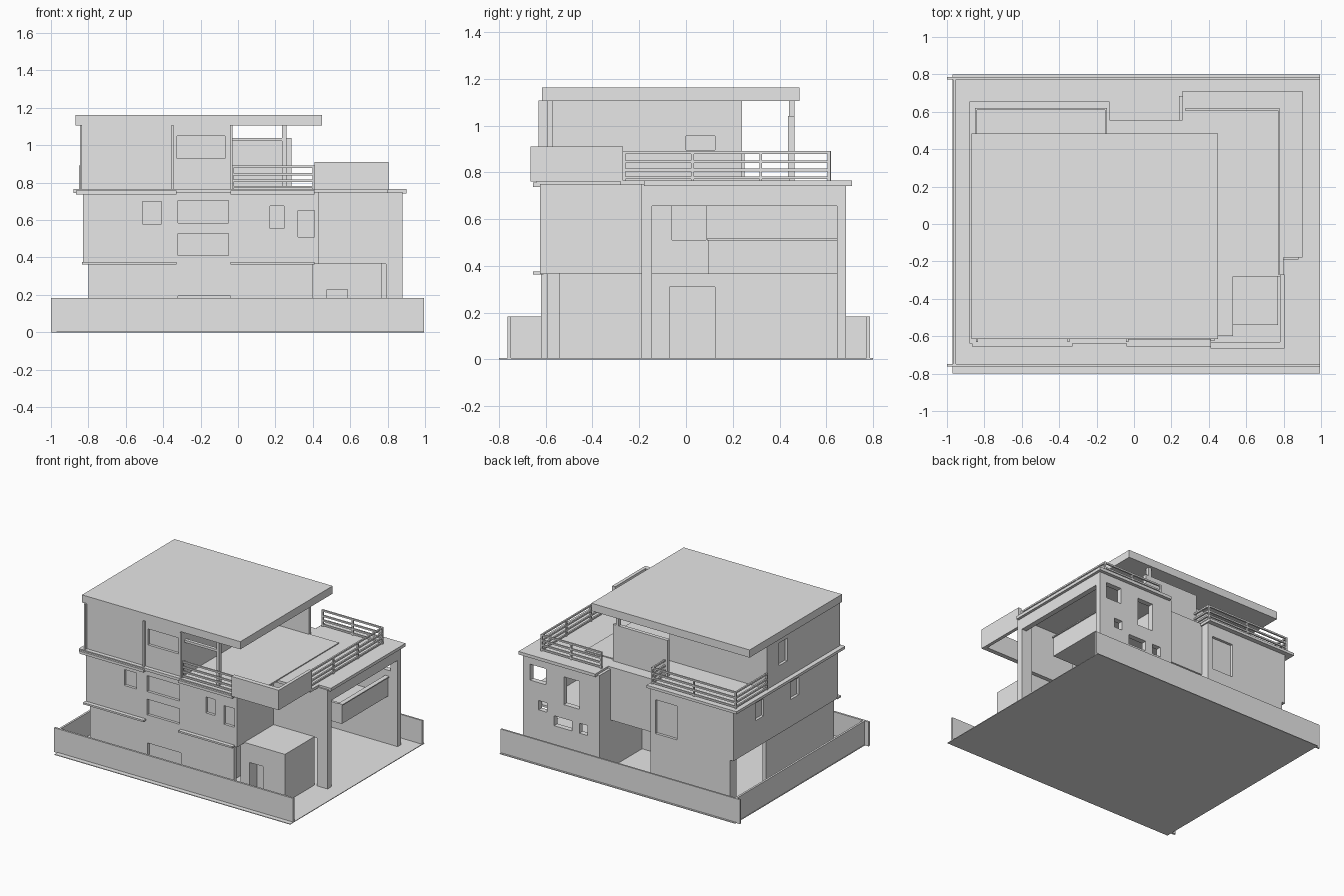
import bpy, bmesh

mat = bpy.data.materials.new("plain grey")
mat.diffuse_color = (0.8, 0.8, 0.8, 1)


def add_box(bm, b):
    """Add one box given as x0, x1, y0, y1, z0, z1."""
    x0, x1, y0, y1, z0, z1 = b
    v = bmesh.ops.create_cube(bm, size=1)["verts"]
    for p in v:
        p.co.x = x0 if p.co.x < 0 else x1
        p.co.y = y0 if p.co.y < 0 else y1
        p.co.z = z0 if p.co.z < 0 else z1


def boxes(name, blocks):
    bm = bmesh.new()
    for b in blocks:
        add_box(bm, b)
    me = bpy.data.meshes.new(name)
    bm.to_mesh(me)
    bm.free()
    me.materials.append(mat)
    ob = bpy.data.objects.new(name, me)
    bpy.context.collection.objects.link(ob)
    return ob


def cut(name, block, holes):
    """Box with rectangular openings or recesses."""
    ob = boxes(name, [block])
    cutter = boxes(name + "_cutter", holes)
    cutter.hide_render = True
    m = ob.modifiers.new("openings", "BOOLEAN")
    m.operation, m.solver, m.object = "DIFFERENCE", "EXACT", cutter
    deps = bpy.context.evaluated_depsgraph_get()
    me = bpy.data.meshes.new_from_object(ob.evaluated_get(deps))
    ob.modifiers.clear()
    ob.data = me
    bpy.data.objects.remove(cutter)
    return ob


def railing(name, path, z=0.765, t=0.006):
    """Posts and four rails along an axis-aligned path."""
    bl = []
    for (xa, ya), (xb, yb) in zip(path, path[1:]):
        x0, x1, y0, y1 = min(xa, xb), max(xa, xb), min(ya, yb), max(ya, yb)
        for h in (0.012, 0.045, 0.08, 0.12):
            bl.append((x0 - t, x1 + t, y0 - t, y1 + t, z + h - t, z + h + t))
        n = max(1, round((x1 - x0 + y1 - y0) / 0.3))
        for i in range(n + 1):
            px, py = xa + (xb - xa) * i / n, ya + (yb - ya) * i / n
            bl.append((px - t, px + t, py - t, py + t, z, z + 0.12))
    return boxes(name, bl)


# Plot and perimeter walls (open on the right)
boxes("base", [(-0.97, 0.995, -0.8, 0.8, 0, 0.005)])
boxes("front_fence", [(-1, 0.995, -0.763, -0.748, 0, 0.183)])
boxes("back_fence", [(-1, 0.995, 0.773, 0.786, 0, 0.183)])
boxes("left_fence", [(-0.967, -0.952, -0.763, 0.786, 0, 0.183)])

# Ground floor walls
cut("ground_front_wall", (-0.80, 0.40, -0.62, -0.59, 0, 0.37),
    [(-0.32, -0.04, -0.7, -0.60, -0.1, 0.195)])
cut("ground_left_wall", (-0.80, -0.77, -0.60, 0.62, 0, 0.37),
    [(-0.9, -0.7, 0.19, 0.54, 0.006, 0.35)])
boxes("ground_back_walls", [(-0.80, -0.14, 0.59, 0.62, 0, 0.37),
                            (-0.17, -0.14, 0.15, 0.60, 0, 0.37),
                            (-0.17, 0.26, 0.15, 0.18, 0, 0.37)])
cut("ground_right_wall", (0.24, 0.27, -0.60, 0.66, 0, 0.37),
    [(0.255, 0.4, -0.07, 0.125, -0.1, 0.31)])
cut("ground_store_room", (0.40, 0.77, -0.54, -0.19, 0, 0.37),
    [(0.475, 0.585, -0.6, -0.45, 0.006, 0.23)])

# First floor
F = (-0.7, -0.605)
cut("first_floor", (-0.83, 0.26, -0.625, 0.555, 0.365, 0.75),
    [(-0.51, -0.41, *F, 0.58, 0.70), (-0.32, -0.05, *F, 0.585, 0.705),
     (-0.32, -0.05, *F, 0.41, 0.527), (0.17, 0.245, *F, 0.555, 0.675),
     (-0.9, -0.81, 0.26, 0.36, 0.57, 0.70), (-0.9, -0.81, -0.16, -0.06, 0.57, 0.70),
     (0.245, 0.3, -0.06, 0.085, 0.51, 0.655)])
cut("first_floor_back", (-0.83, -0.14, 0.54, 0.62, 0.365, 0.75),
    [(-0.36, -0.18, 0.60, 0.7, 0.40, 0.655)])
cut("first_floor_front_right", (0.255, 0.43, -0.625, -0.19, 0.365, 0.75),
    [(0.32, 0.409, *F, 0.51, 0.65)])

# Corner tower with raised parapet
cut("tower", (0.41, 0.805, -0.665, -0.19, 0.365, 0.765),
    [(0.77, 0.9, -0.525, -0.27, 0.51, 0.655), (0.7, 0.9, -0.27, -0.1, 0.3, 0.8)])
boxes("tower_parapet", [(0.41, 0.805, -0.665, -0.63, 0.76, 0.91),
                        (0.78, 0.805, -0.635, -0.27, 0.76, 0.91)])

# Double height carport
cut("carport_back_wall", (0.24, 0.88, 0.645, 0.685, 0, 0.75),
    [(a, b, 0.5, 0.8, c, d) for a, b, c, d in (
        (0.69, 0.82, 0.56, 0.68), (0.41, 0.54, 0.45, 0.66), (0.68, 0.75, 0.355, 0.425),
        (0.47, 0.62, 0.27, 0.345), (0.34, 0.41, 0.27, 0.345))])
boxes("carport_side_wall", [(0.24, 0.26, 0.54, 0.66, 0.365, 0.75)])
boxes("carport_front_pillar", [(0.79, 0.88, -0.19, -0.145, 0, 0.75)])
boxes("carport_beams", [(0.84, 0.88, -0.145, 0.645, 0.655, 0.75),
                        (0.41, 0.80, -0.19, -0.16, 0.365, 0.75)])
boxes("carport_balcony", [(0.26, 0.80, 0.095, 0.645, 0.365, 0.38),
                          (0.78, 0.80, 0.095, 0.645, 0.365, 0.51),
                          (0.26, 0.80, 0.095, 0.115, 0.365, 0.51)])
boxes("carport_balcony_rail", [(0.775, 0.81, 0.09, 0.645, 0.508, 0.516)])

# Ledges and terrace slabs
boxes("terrace_slab", [(-0.88, 0.41, -0.64, 0.555, 0.745, 0.765),
                       (-0.88, -0.13, 0.55, 0.655, 0.745, 0.765),
                       (0.26, 0.90, -0.18, 0.71, 0.742, 0.765),
                       (0.40, 0.80, -0.28, -0.17, 0.745, 0.765)])
boxes("terrace_paving", [(-0.03, 0.53, -0.60, 0.445, 0.76, 0.772)])
boxes("lower_ledges", [(-0.835, -0.33, -0.655, -0.61, 0.363, 0.376),
                       (-0.04, 0.41, -0.655, -0.61, 0.363, 0.376)])
boxes("upper_ledges", [(-0.865, -0.33, -0.655, -0.61, 0.737, 0.757),
                       (-0.04, 0.41, -0.655, -0.61, 0.737, 0.757)])

# Top floor room, canopy wall and posts
cut("top_floor", (-0.845, -0.03, -0.61, 0.24, 0.76, 1.11),
    [(-0.325, -0.07, -0.7, -0.59, 0.93, 1.05),
     (-0.9, -0.825, 0.0, 0.1, 0.89, 1.06),
     (-0.05, 0.1, 0.0, 0.125, 0.895, 0.955)])
boxes("top_front_fins", [(x - 0.006, x + 0.006, -0.63, -0.60, 0.76, 1.108)
                         for x in (-0.839, -0.35, -0.036)])
boxes("rear_screen_wall", [(-0.17, 0.285, 0.437, 0.465, 0.76, 1.04)])
boxes("roof_posts", [(0.236, 0.26, 0.44, 0.465, 0.76, 1.11),
                     (0.236, 0.26, -0.595, -0.57, 0.76, 1.11)])
boxes("front_opening_bar", [(-0.03, 0.26, -0.595, -0.57, 1.022, 1.04)])
boxes("roof", [(-0.87, 0.45, -0.615, 0.485, 1.105, 1.163)])

# Railings
railing("terrace_railing", [(0.775, -0.265), (0.775, 0.612), (0.28, 0.612)])
railing("back_balcony_railing",
        [(-0.15, 0.45), (-0.15, 0.615), (-0.845, 0.615), (-0.845, 0.245)])
railing("front_balcony_railing", [(-0.03, -0.615), (0.405, -0.615)])
